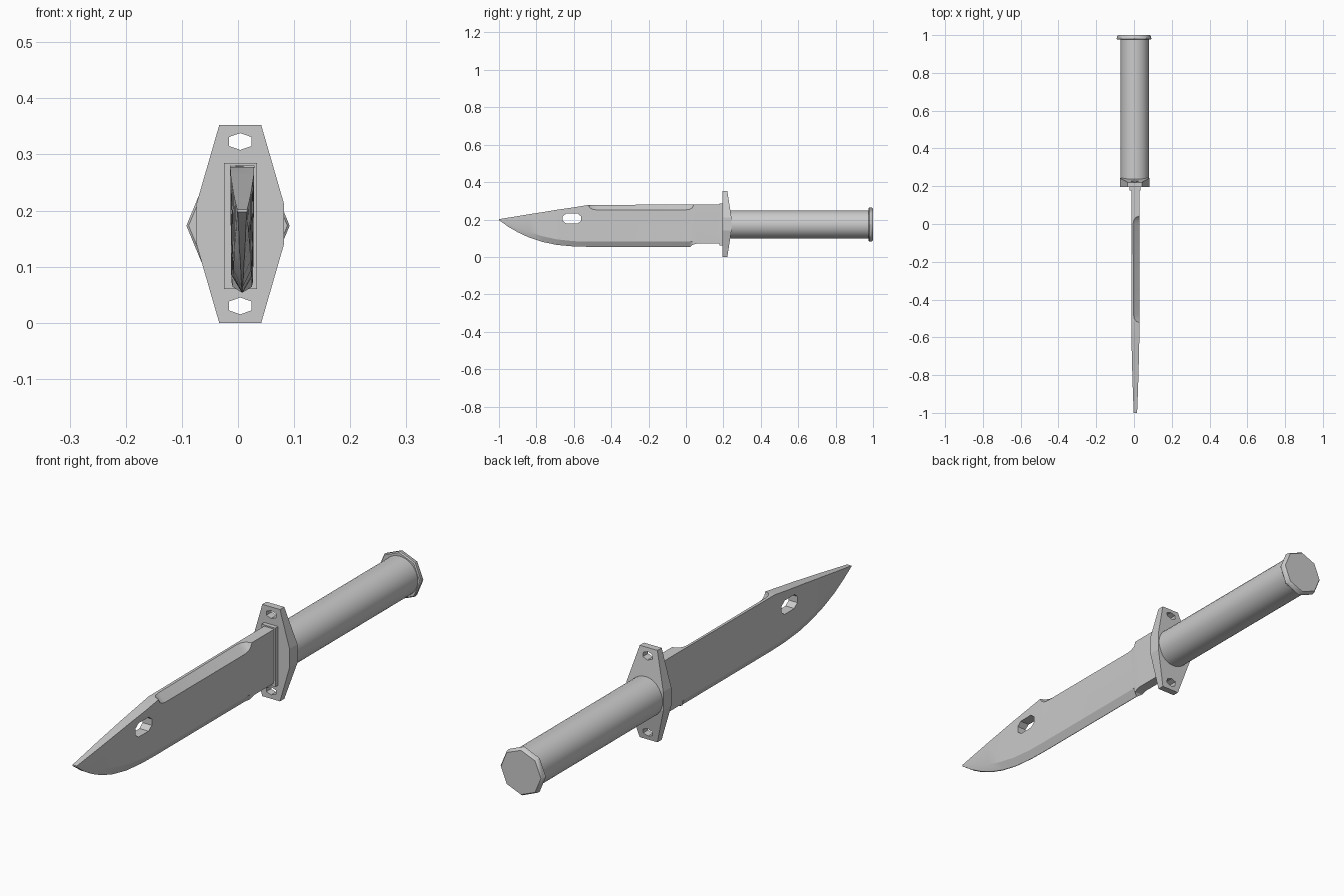
import bpy, bmesh, math
from mathutils import Vector

if "Cube" in bpy.data.objects:
    bpy.data.objects.remove(bpy.data.objects["Cube"])

CX, CZ = 0.004, 0.173


def loft(name, rings):
    """Skin a list of equal-length point rings and cap both ends."""
    bm = bmesh.new()
    vs = [[bm.verts.new(p) for p in r] for r in rings]
    n = len(rings[0])
    for a, b in zip(vs, vs[1:]):
        for i in range(n):
            j = (i + 1) % n
            bm.faces.new((a[i], a[j], b[j], b[i]))
    bm.faces.new(vs[0][::-1])
    bm.faces.new(vs[-1])
    bmesh.ops.recalc_face_normals(bm, faces=bm.faces)
    me = bpy.data.meshes.new(name)
    bm.to_mesh(me)
    bm.free()
    ob = bpy.data.objects.new(name, me)
    bpy.context.collection.objects.link(ob)
    return ob


def prism(name, pts, shift):
    """Extrude a closed outline along a vector."""
    return loft(name, [pts, [Vector(p) + Vector(shift) for p in pts]])


def activate(ob):
    bpy.ops.object.select_all(action='DESELECT')
    ob.select_set(True)
    bpy.context.view_layer.objects.active = ob


def cut(ob, cutter):
    cutter.hide_render = True
    m = ob.modifiers.new("cut", 'BOOLEAN')
    m.operation, m.object, m.solver = 'DIFFERENCE', cutter, 'EXACT'
    activate(ob)
    bpy.ops.object.modifier_apply(modifier=m.name)
    bpy.data.objects.remove(cutter)


def smooth(ob, deg=30):
    activate(ob)
    bpy.ops.object.shade_smooth_by_angle(angle=math.radians(deg))


def disc(y, r, n, cx=CX, cz=CZ):
    return [(cx + r * math.cos(2 * math.pi * i / n), y,
             cz + r * math.sin(2 * math.pi * i / n)) for i in range(n)]


# blade: stations of (y, spine z, spine half width, bevel z, bevel half width, edge z, edge half width)
BX = 0.0075
stations = [
    (-1.00, 0.202, 0.009, 0.200, 0.009, 0.197, 0.008),
    (-0.95, 0.210, 0.011, 0.178, 0.010, 0.161, 0.006),
    (-0.90, 0.218, 0.013, 0.156, 0.012, 0.132, 0.005),
    (-0.84, 0.228, 0.015, 0.133, 0.014, 0.104, 0.003),
    (-0.77, 0.239, 0.017, 0.111, 0.015, 0.081, 0.002),
    (-0.69, 0.252, 0.019, 0.094, 0.016, 0.064, 0.001),
    (-0.60, 0.265, 0.021, 0.084, 0.017, 0.056, 0.001),
    (-0.52, 0.278, 0.0215, 0.082, 0.0175, 0.054, 0.001),
    (0.025, 0.280, 0.0215, 0.082, 0.0175, 0.054, 0.001),
    (0.035, 0.280, 0.0215, 0.082, 0.0190, 0.064, 0.017),
    (0.06, 0.280, 0.0215, 0.082, 0.0195, 0.072, 0.019),
    (0.19, 0.280, 0.0215, 0.082, 0.0195, 0.072, 0.019),
]
blade = loft("blade", [[(BX - a, y, t), (BX + a, y, t), (BX + b, y, m),
                        (BX + c, y, e), (BX - c, y, e), (BX - b, y, m)]
                       for y, t, a, m, b, e, c in stations])

# bevelled recess along one side of the spine, with curved ends
profile = [(-0.525, 0.34), (-0.522, 0.278), (-0.515, 0.263), (-0.50, 0.254), (-0.48, 0.251),
           (0.0, 0.251), (0.02, 0.254), (0.035, 0.263), (0.042, 0.278), (0.045, 0.34)]
cut(blade, prism("spine_cutter", [(0.049, y, z - 0.017) for y, z in profile],
                 (-0.09, 0, 0.077)))

# slot through the blade
slot = [(sy * y, sz * z) for sy, sz, pts in (
    (1, 1, [(0.049, 0.012), (0.030, 0.027)]), (-1, 1, [(0.030, 0.027), (0.049, 0.012)]),
    (-1, -1, [(0.049, 0.012), (0.030, 0.027)]), (1, -1, [(0.030, 0.027), (0.049, 0.012)]))
    for y, z in pts]
cut(blade, prism("slot_cutter", [(-0.1, -0.61 + y, 0.205 + z) for y, z in slot], (0.2, 0, 0)))
smooth(blade, 20)

# collar where the blade meets the guard
prism("collar", [(-0.025, 0.178, 0.06), (0.034, 0.178, 0.06),
                 (0.034, 0.178, 0.285), (-0.025, 0.178, 0.285)], (0, 0.03, 0))

# guard: tapered plate, thicker in the middle
half = [(0.0375, -0.176, 0.221), (0.078, -0.036, 0.243),
        (0.078, 0.036, 0.243), (0.0375, 0.176, 0.221)]
outline = half + [(-x, z, y) for x, z, y in reversed(half)]
bm = bmesh.new()
front = [bm.verts.new((CX + x, 0.195, 0.176 + z)) for x, z, y in outline]
back = [bm.verts.new((CX + x, y, 0.176 + z)) for x, z, y in outline]
bm.faces.new(front)
for i in range(8):
    j = (i + 1) % 8
    bm.faces.new((front[i], front[j], back[j], back[i]))
for i in range(3):
    bm.faces.new((back[i], back[i + 1], back[6 - i], back[7 - i]))
bmesh.ops.recalc_face_normals(bm, faces=bm.faces)
me = bpy.data.meshes.new("guard")
bm.to_mesh(me)
bm.free()
guard = bpy.data.objects.new("guard", me)
bpy.context.collection.objects.link(guard)

# hexagonal holes at both ends of the guard
for z in (0.030, 0.323):
    hexagon = [(CX + x, 0.1, z + h) for x, h in
               ((0, 0.015), (0.020, 0.008), (0.020, -0.008),
                (0, -0.015), (-0.020, -0.008), (-0.020, 0.008))]
    cut(guard, prism("hole_cutter", hexagon, (0, 0.2, 0)))

# handle
smooth(loft("handle", [disc(0.21, 0.075, 32), disc(0.985, 0.075, 32)]))

# octagonal pommel with a slightly chamfered back
pommel = loft("pommel", [disc(y, r, 8, 0, CZ) for y, r in
                         ((0.976, 0.088), (0.980, 0.092), (0.994, 0.090), (1.0, 0.085))])
smooth(pommel, 40)
